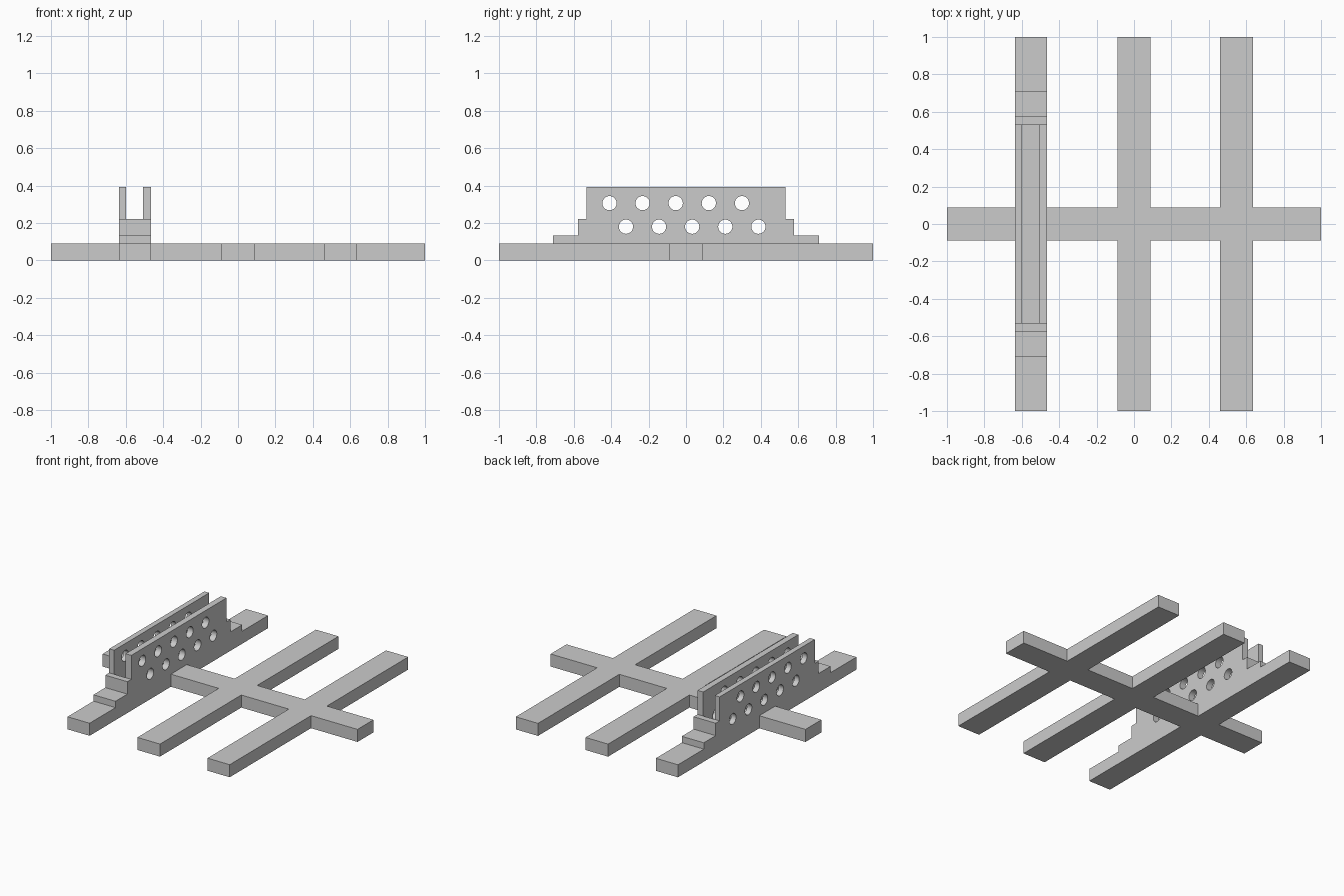
import bpy, bmesh, math
from mathutils import Matrix

if "Cube" in bpy.data.objects:
    bpy.data.objects.remove(bpy.data.objects["Cube"])

grey = bpy.data.materials.new("plain_grey")
grey.diffuse_color = (0.6, 0.6, 0.6, 1)
grey.use_nodes = True
grey.node_tree.nodes["Principled BSDF"].inputs["Base Color"].default_value = grey.diffuse_color

BEAM_H = 0.089
RACK_X0, RACK_X1 = -0.637, -0.464


def finish(name, bm):
    bmesh.ops.recalc_face_normals(bm, faces=bm.faces)
    me = bpy.data.meshes.new(name)
    bm.to_mesh(me)
    bm.free()
    me.materials.append(grey)
    ob = bpy.data.objects.new(name, me)
    bpy.context.collection.objects.link(ob)
    return ob


def box(name, x0, x1, y0, y1, z0, z1):
    bm = bmesh.new()
    bmesh.ops.create_cube(bm, size=1)
    for v in bm.verts:
        v.co.x = x1 if v.co.x > 0 else x0
        v.co.y = y1 if v.co.y > 0 else y0
        v.co.z = z1 if v.co.z > 0 else z0
    return finish(name, bm)


def combine(target, other, operation):
    mod = target.modifiers.new(operation, 'BOOLEAN')
    mod.operation = operation
    mod.solver = 'EXACT'
    mod.object = other
    bpy.context.view_layer.objects.active = target
    bpy.ops.object.modifier_apply(modifier=mod.name)
    bpy.data.objects.remove(other)


# Stepped rack and the beam under it: one side profile extruded across x
half = [(1.0, 0), (1.0, BEAM_H), (0.71, BEAM_H), (0.71, 0.134), (0.577, 0.134),
        (0.577, 0.222), (0.533, 0.222), (0.533, 0.392)]
profile = half + [(-y, z) for y, z in reversed(half)]
bm = bmesh.new()
face = bm.faces.new([bm.verts.new((RACK_X0, y, z)) for y, z in profile])
ext = bmesh.ops.extrude_face_region(bm, geom=[face])
moved = [g for g in ext["geom"] if isinstance(g, bmesh.types.BMVert)]
bmesh.ops.translate(bm, verts=moved, vec=(RACK_X1 - RACK_X0, 0, 0))
frame = finish("rack_and_base_frame", bm)

# Long slot between the two rack walls
combine(frame, box("slot_cutter", -0.599, -0.508, -0.533, 0.533, BEAM_H, 0.5), 'DIFFERENCE')

# Two staggered rows of round holes through both walls
bm = bmesh.new()
for first_y, z in ((-0.409, 0.306), (-0.321, 0.18)):
    for i in range(5):
        place = (Matrix.Translation(((RACK_X0 + RACK_X1) / 2, first_y + 0.177 * i, z))
                 @ Matrix.Rotation(math.pi / 2, 4, 'Y'))
        bmesh.ops.create_cone(bm, cap_ends=True, segments=32, radius1=0.038,
                              radius2=0.038, depth=0.4, matrix=place)
combine(frame, finish("hole_cutter", bm), 'DIFFERENCE')

# Cross bar and the two plain beams, merged flush into the frame
combine(frame, box("cross_bar", -1, 1, -0.089, 0.089, 0, BEAM_H), 'UNION')
for x0, x1 in ((-0.089, 0.088), (0.461, 0.635)):
    combine(frame, box("beam", x0, x1, -1, 1, 0, BEAM_H), 'UNION')

# Smooth hole walls, sharp corners
bpy.ops.object.select_all(action='DESELECT')
frame.select_set(True)
bpy.context.view_layer.objects.active = frame
bpy.ops.object.shade_smooth_by_angle(angle=math.radians(30))
